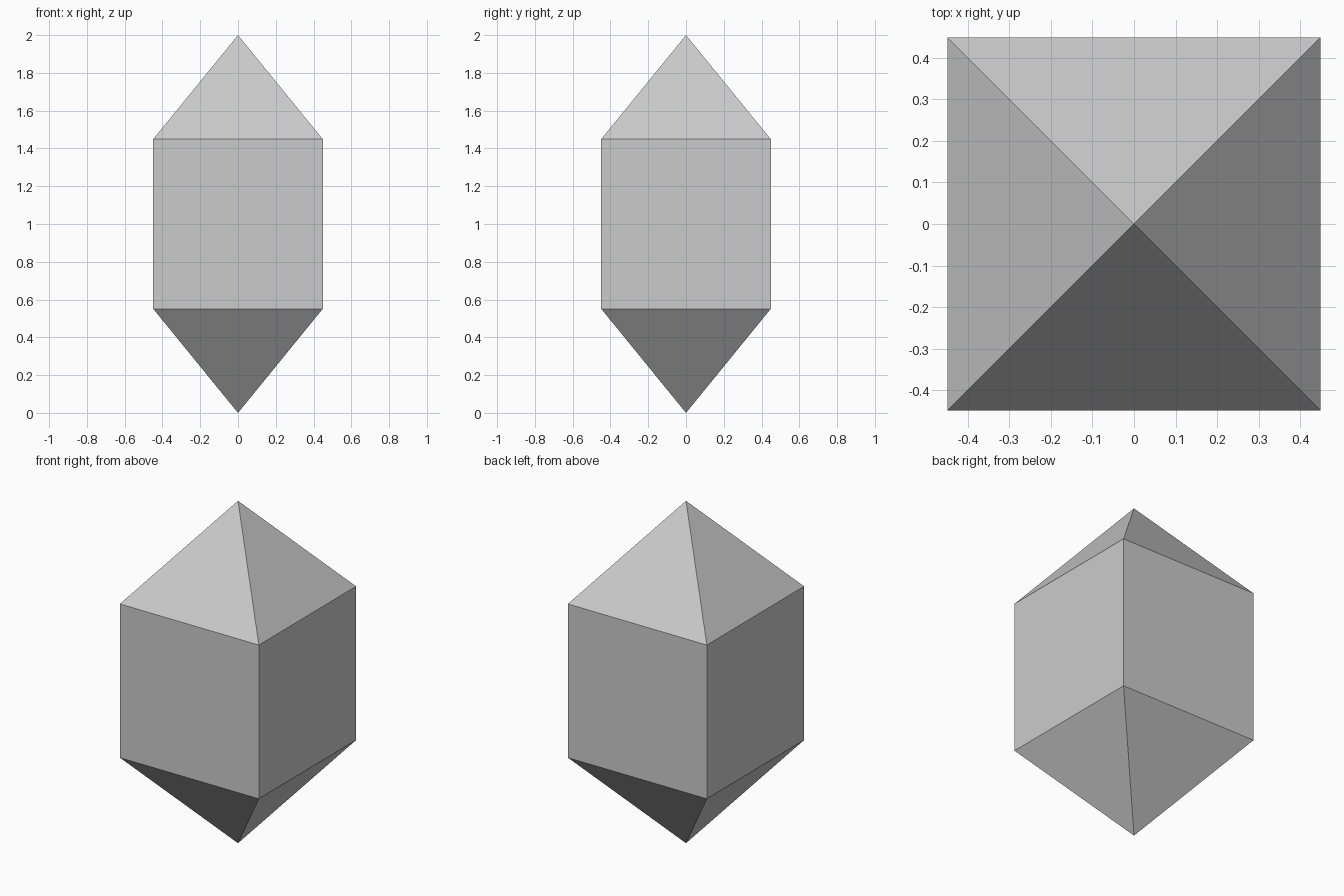
import bpy, bmesh
from mathutils import Vector

if "Cube" in bpy.data.objects:
    bpy.data.objects.remove(bpy.data.objects["Cube"])

HALF = 0.449            # half width of the square body
LOW, HIGH, TOP = 0.551, 1.449, 2.0

bm = bmesh.new()

# Square rings at the bottom and top of the body
def ring(z):
    return [bm.verts.new((x * HALF, y * HALF, z))
            for x, y in ((-1, -1), (1, -1), (1, 1), (-1, 1))]

lower, upper = ring(LOW), ring(HIGH)
bottom_tip = bm.verts.new((0, 0, 0))
top_tip = bm.verts.new((0, 0, TOP))

# Four sides, each with a wall and a sloping face above and below
for i in range(4):
    j = (i + 1) % 4
    bm.faces.new((lower[i], lower[j], upper[j], upper[i]))
    bm.faces.new((upper[i], upper[j], top_tip))
    bm.faces.new((lower[j], lower[i], bottom_tip))

mesh = bpy.data.meshes.new("crystal")
bm.to_mesh(mesh)
bm.free()
crystal = bpy.data.objects.new("crystal", mesh)
bpy.context.collection.objects.link(crystal)
